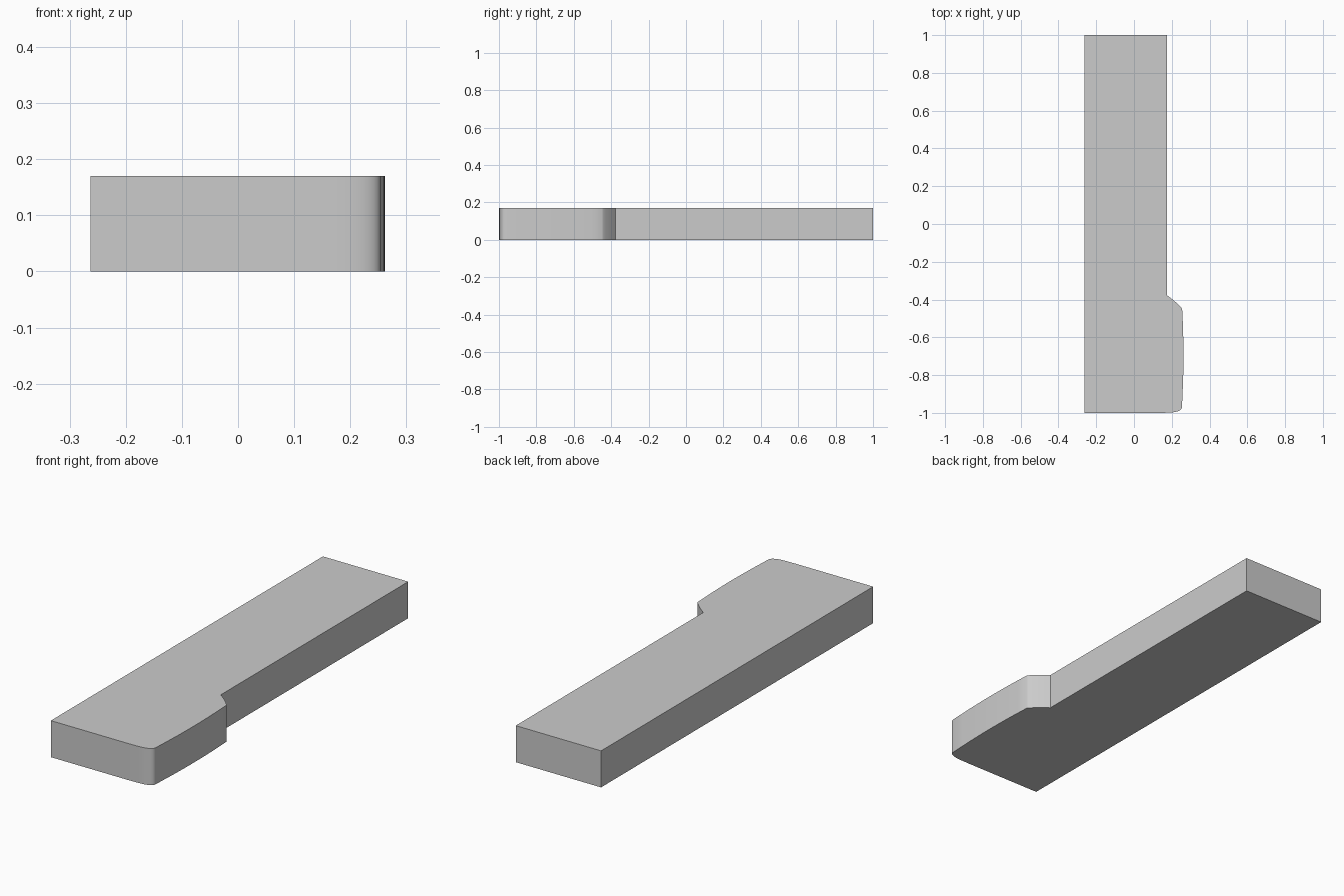
import bpy
import bmesh
import math
from mathutils import Vector

HEIGHT = 0.17

cube = bpy.data.objects.get("Cube")
if cube:
    bpy.data.objects.remove(cube, do_unlink=True)


def arc(start, control, end, steps=8):
    """Points along a quadratic curve."""
    a, b, c = Vector(start), Vector(control), Vector(end)
    return [a.lerp(b, i / steps).lerp(b.lerp(c, i / steps), i / steps)
            for i in range(steps + 1)]


# Plan outline: straight bar with a widened, softly rounded front end
outline = [Vector((-0.263, 1.0)), Vector((-0.263, -1.0)), Vector((0.13, -1.0))]
outline += arc((0.18, -0.999), (0.25, -0.997), (0.254, -0.97))
outline += arc((0.257, -0.9), (0.268, -0.68), (0.255, -0.45))
outline += arc((0.25, -0.442), (0.222, -0.412), (0.176, -0.378), 5)
outline.append(Vector((0.176, 1.0)))

# Extrude the outline to a solid slab
bm = bmesh.new()
base = bm.faces.new([bm.verts.new((p.x, p.y, 0)) for p in outline])
top = bmesh.ops.extrude_face_region(bm, geom=[base], use_keep_orig=True)
bmesh.ops.translate(bm, vec=(0, 0, HEIGHT),
                    verts=[v for v in top["geom"] if isinstance(v, bmesh.types.BMVert)])
bmesh.ops.recalc_face_normals(bm, faces=bm.faces)
mesh = bpy.data.meshes.new("slab")
bm.to_mesh(mesh)
bm.free()
slab = bpy.data.objects.new("slab", mesh)
bpy.context.collection.objects.link(slab)

# Plain grey material
grey = bpy.data.materials.new("light grey")
grey.use_nodes = True
colour = (0.6, 0.6, 0.6, 1)
grey.diffuse_color = colour
grey.node_tree.nodes["Principled BSDF"].inputs["Base Color"].default_value = colour
mesh.materials.append(grey)

# Smooth the rounded corner, keep the slab edges sharp
bpy.ops.object.select_all(action="DESELECT")
slab.select_set(True)
bpy.context.view_layer.objects.active = slab
bpy.ops.object.shade_smooth_by_angle(angle=math.radians(30))
